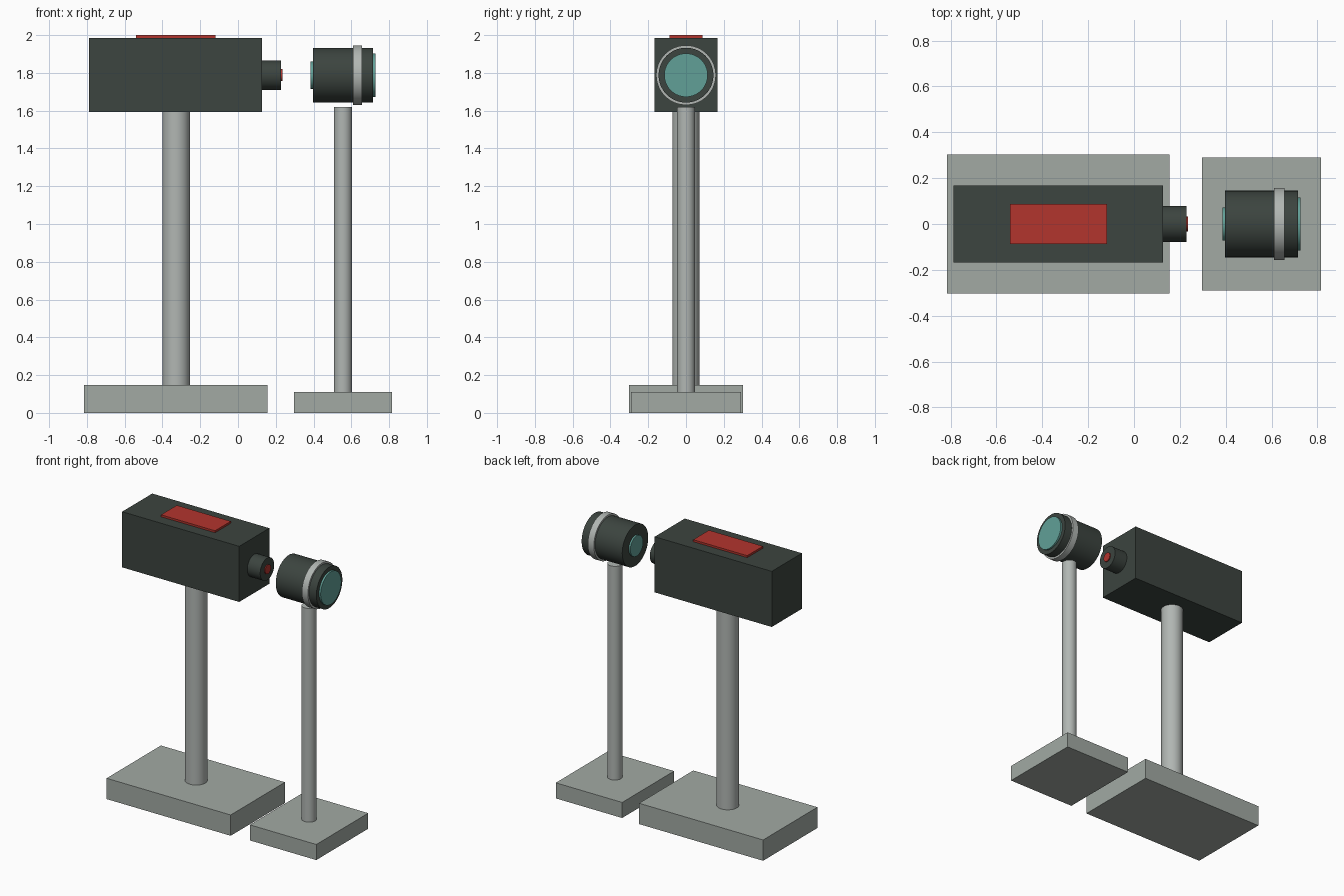
import bpy
import math

cube = bpy.data.objects.get("Cube")
if cube:
    bpy.data.objects.remove(cube, do_unlink=True)


def material(name, r, g, b):
    m = bpy.data.materials.new(name)
    m.use_nodes = True
    m.diffuse_color = (r, g, b, 1)
    m.node_tree.nodes["Principled BSDF"].inputs["Base Color"].default_value = (r, g, b, 1)
    return m


base_grey = material("base grey", 0.36, 0.40, 0.37)
metal = material("light metal", 0.44, 0.47, 0.45)
dark = material("dark casing", 0.045, 0.058, 0.050)
red = material("red", 0.45, 0.035, 0.027)
glass = material("teal glass", 0.12, 0.35, 0.31)


def box(name, x, y, z, mat):
    """Box from (low, high) ranges in x and z and a half-depth in y."""
    bpy.ops.mesh.primitive_cube_add(size=1, location=(sum(x) / 2, 0, sum(z) / 2))
    ob = bpy.context.object
    ob.name = name
    ob.scale = (x[1] - x[0], 2 * y, z[1] - z[0])
    bpy.ops.object.transform_apply(location=False, rotation=False, scale=True)
    ob.data.materials.append(mat)


def cylinder(name, radius, span, mat, axis="X", offset=0):
    """Cylinder along X at the optical height, or along Z at x = offset."""
    mid = sum(span) / 2
    along_x = axis == "X"
    bpy.ops.mesh.primitive_cylinder_add(
        vertices=64, radius=radius, depth=span[1] - span[0],
        location=(mid, 0, AXIS_Z) if along_x else (offset, 0, mid),
        rotation=(0, math.pi / 2 if along_x else 0, 0))
    ob = bpy.context.object
    ob.name = name
    ob.data.materials.append(mat)
    bpy.ops.object.shade_smooth_by_angle(angle=math.radians(30))


AXIS_Z = 1.788

# Emitter stand and housing
box("emitter_base", (-0.815, 0.155), 0.303, (0, 0.147), base_grey)
cylinder("emitter_post", 0.072, (0.14, 1.6), metal, "Z", -0.327)
box("emitter_housing", (-0.788, 0.127), 0.168, (1.593, 1.986), dark)
box("top_panel", (-0.54, -0.118), 0.088, (1.98, 2.0), red)
cylinder("emitter_nozzle", 0.078, (0.12, 0.228), dark)
cylinder("emitter_aperture", 0.032, (0.22, 0.235), red)

# Lens stand and barrel
box("lens_base", (0.296, 0.815), 0.29, (0, 0.11), base_grey)
cylinder("lens_post", 0.048, (0.1, 1.62), metal, "Z", 0.556)
cylinder("lens_barrel", 0.145, (0.397, 0.714), dark)
cylinder("lens_ring", 0.158, (0.61, 0.657), metal)
cylinder("large_lens", 0.115, (0.70, 0.727), glass)
cylinder("small_lens", 0.072, (0.385, 0.41), glass)
